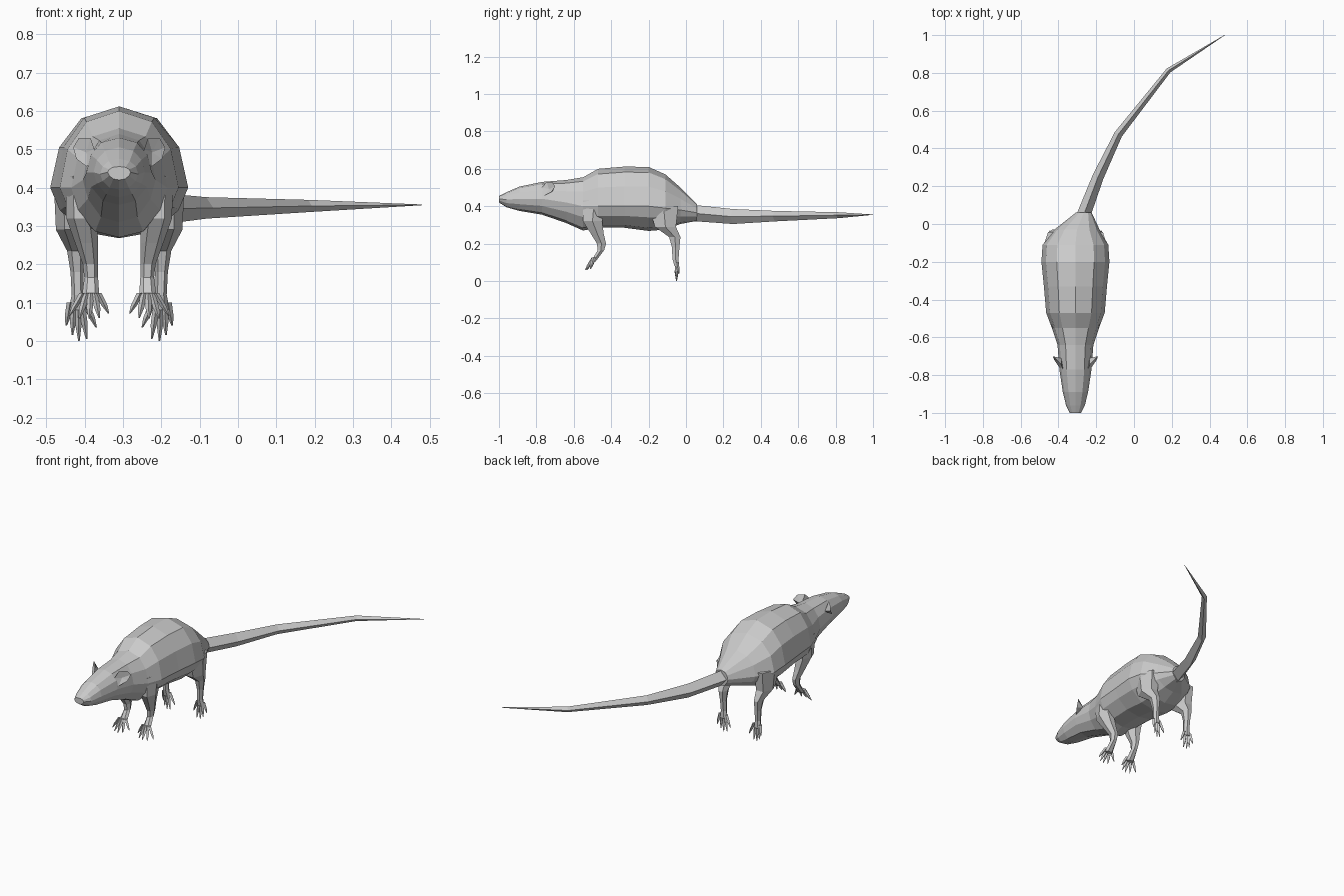
import bpy, bmesh, math
from mathutils import Vector

if "Cube" in bpy.data.objects:
    bpy.data.objects.remove(bpy.data.objects["Cube"])

CX = -0.31  # body centre line


def mesh_object(name, bm):
    bmesh.ops.recalc_face_normals(bm, faces=bm.faces)
    me = bpy.data.meshes.new(name)
    bm.to_mesh(me)
    bm.free()
    ob = bpy.data.objects.new(name, me)
    bpy.context.collection.objects.link(ob)
    return ob


def loft(name, rings):
    """Skin a list of equal-length point rings and cap both ends."""
    bm = bmesh.new()
    vs = [[bm.verts.new(p) for p in r] for r in rings]
    n = len(vs[0])
    for a, b in zip(vs, vs[1:]):
        for i in range(n):
            j = (i + 1) % n
            bm.faces.new((a[i], a[j], b[j], b[i]))
    bm.faces.new(vs[0])
    bm.faces.new(vs[-1])
    return mesh_object(name, bm)


def flat_ring(c, rx, ry, n=6):
    """Horizontal ring for legs and toes."""
    return [(c[0] + rx * math.cos(math.tau * i / n),
             c[1] + ry * math.sin(math.tau * i / n), c[2]) for i in range(n)]


# Body and head: one half section swept along y
HALF = [(0, 1), (.55, .86), (.87, .5), (1, 0), (.86, -.45), (.5, -.88), (0, -1)]
SECTION = HALF + [(-x, f) for x, f in HALF[-2:0:-1]]
STATIONS = [  # y, half width, top, widest level, bottom
    (-1.0, .03, .455, .44, .42),
    (-.96, .05, .475, .435, .395),
    (-.89, .067, .505, .44, .375),
    (-.77, .085, .53, .44, .355),
    (-.64, .095, .54, .42, .31),
    (-.55, .125, .555, .40, .27),
    (-.47, .155, .60, .40, .285),
    (-.33, .167, .612, .40, .285),
    (-.20, .18, .61, .40, .268),
    (-.11, .174, .57, .39, .275),
    (-.03, .12, .50, .38, .305),
    (.06, .042, .41, .365, .322)]
rings = []
for y, w, top, mid, bot in STATIONS:
    cx = CX + max(0, y + .05) * .4
    rings.append([(cx + x * w, y, mid + f * (top - mid if f > 0 else mid - bot))
                  for x, f in SECTION])
loft("body", rings)

# Tail: four-sided, tapering
path = [(-.28, -.02, .37, .045, .05), (-.262, .06, .362, .036, .043),
        (-.19, .25, .345, .03, .04), (-.083, .475, .347, .022, .028),
        (.183, .813, .352, .014, .016), (.48, 1.0, .355, .001, .001)]
rings = []
for i, (x, y, z, w, h) in enumerate(path):
    p, q = path[max(i - 1, 0)], path[min(i + 1, len(path) - 1)]
    d = Vector((q[0] - p[0], q[1] - p[1], 0)).normalized()
    s = Vector((d.y, -d.x, 0)) * w
    c, up = Vector((x, y, z)), Vector((0, 0, h))
    rings.append([c + s, c + up, c - s, c - up])
loft("tail", rings)

# Legs: x offset, y, z, radius x, radius y
FRONT = [(.10, -.49, .43, .04, .07), (.098, -.50, .32, .04, .06),
         (.085, -.475, .255, .03, .04), (.075, -.452, .20, .02, .028),
         (.073, -.455, .165, .018, .02), (.075, -.495, .105, .024, .014)]
HIND = [(.12, -.12, .40, .05, .09), (.12, -.11, .29, .045, .065),
        (.112, -.06, .235, .024, .035), (.11, -.055, .18, .017, .023),
        (.108, -.056, .12, .016, .019), (.108, -.05, .08, .024, .014)]
FRONT_TOES = [(.028, -.505, .072), (.052, -.53, .06), (.078, -.538, .058),
              (.104, -.53, .058), (.13, -.51, .065)]
HIND_TOES = [(.06, -.045, .035), (.085, -.052, .005), (.105, -.05, 0),
             (.122, -.048, .015), (.138, -.038, .04)]

# Ear: cupped rim with front hollow and rounded back
RIM = [(.065, -.77, .50), (.075, -.745, .53), (.105, -.715, .53),
       (.12, -.70, .505), (.112, -.72, .475), (.085, -.76, .455),
       (.065, -.785, .475)]

for side, s in (("left", -1), ("right", 1)):
    for kind, leg, toes in (("front", FRONT, FRONT_TOES), ("hind", HIND, HIND_TOES)):
        loft(f"{side}_{kind}_leg",
             [flat_ring((CX + s * x, y, z), rx, ry) for x, y, z, rx, ry in leg])
        px, py, pz, prx, _ = leg[-1]
        for k, (x, y, z) in enumerate(toes):
            root = Vector((CX + s * (px + (k - 2) * prx * .42), py, pz + .02))
            tip = Vector((CX + s * x, y, z))
            mid = root.lerp(tip, .6)
            loft(f"{side}_{kind}_toe_{k + 1}",
                 [flat_ring(root, .009, .010, 4), flat_ring(mid, .008, .009, 4),
                  flat_ring(tip, .002, .002, 4)])
    bm = bmesh.new()
    rim = [bm.verts.new((CX + s * x, y, z)) for x, y, z in RIM]
    for hub in ((.086, -.733, .492), (.075, -.71, .485)):
        h = bm.verts.new((CX + s * hub[0], hub[1], hub[2]))
        for i in range(len(rim)):
            bm.faces.new((rim[i], rim[(i + 1) % len(rim)], h))
    mesh_object(f"{side}_ear", bm)
